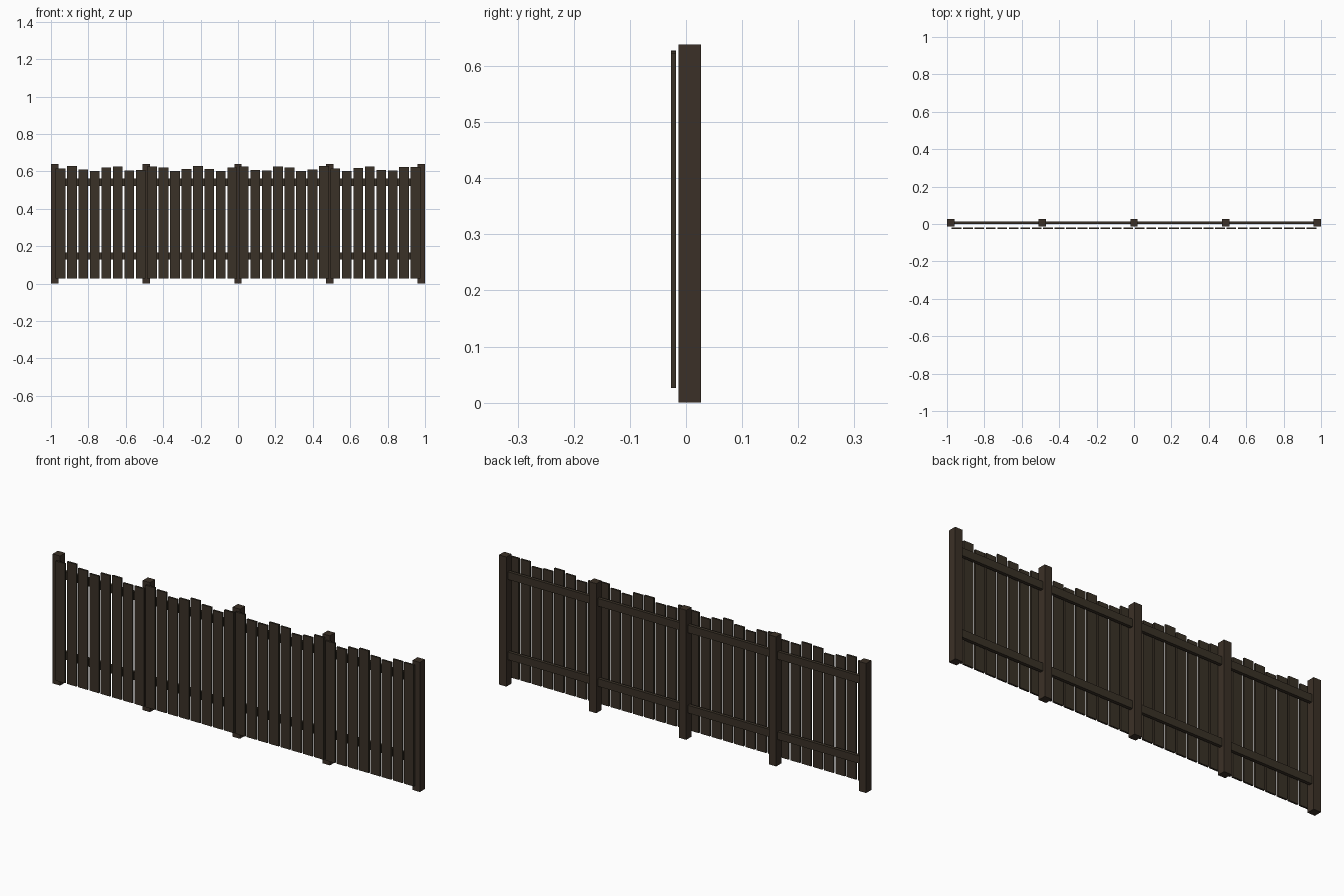
import bpy
import math

cube = bpy.data.objects.get("Cube")
if cube:
    bpy.data.objects.remove(cube, do_unlink=True)


def make_material(name, rgb):
    mat = bpy.data.materials.new(name)
    mat.use_nodes = True
    colour = (*rgb, 1.0)
    mat.diffuse_color = colour
    bsdf = mat.node_tree.nodes["Principled BSDF"]
    bsdf.inputs["Base Color"].default_value = colour
    bsdf.inputs["Roughness"].default_value = 0.9
    return mat


def box(name, low, high, mat):
    """Axis-aligned box between two corners."""
    centre = [(a + b) / 2 for a, b in zip(low, high)]
    bpy.ops.mesh.primitive_cube_add(size=1, location=centre)
    obj = bpy.context.object
    obj.name = name
    obj.scale = [b - a for a, b in zip(low, high)]
    bpy.ops.object.transform_apply(location=False, rotation=False, scale=True)
    obj.data.materials.append(mat)
    return obj


post_wood = make_material("dark post wood", (0.044, 0.030, 0.020))
picket_wood = make_material("dark picket wood", (0.042, 0.031, 0.020))

BAYS = 4
BAY = 0.49
PER_BAY = 8
HALF = BAYS * BAY / 2
POST = 0.02
MID_Y = 0.0067

# Square posts
for i in range(BAYS + 1):
    x = -HALF + i * BAY
    box(f"post_{i + 1}", (x - POST, MID_Y - POST, 0),
        (x + POST, MID_Y + POST, 0.638), post_wood)

# Two rails per bay, running between the posts
for i in range(BAYS):
    x = -HALF + i * BAY
    for level, z in (("lower", 0.147), ("upper", 0.542)):
        box(f"{level}_rail_{i + 1}", (x + POST, MID_Y - 0.008, z - 0.019),
            (x + BAY - POST, MID_Y + 0.008, z + 0.019), picket_wood)

# Pickets with a gently uneven top line
pitch = BAY / PER_BAY
for i in range(BAYS * PER_BAY):
    x = -HALF + (i + 0.5) * pitch
    top = 0.6145 + 0.0135 * math.sin(1.7 * i)
    box(f"picket_{i + 1}", (x - 0.026, -0.0265, 0.026),
        (x + 0.026, -0.0175, top), picket_wood)
